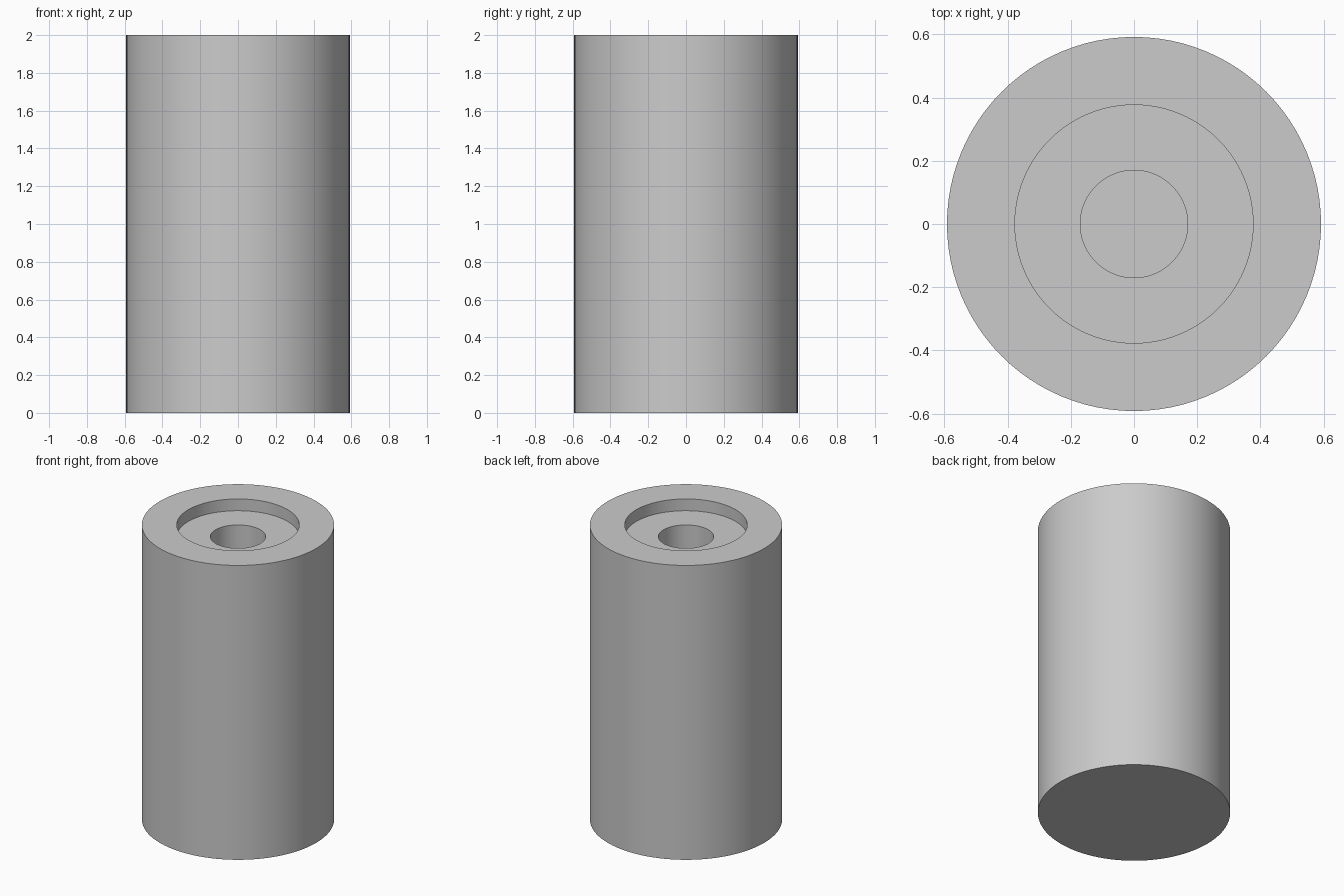
import bpy
import bmesh
import math

SEGMENTS = 96

cube = bpy.data.objects.get("Cube")
if cube:
    bpy.data.objects.remove(cube, do_unlink=True)

# Plain grey material
grey = bpy.data.materials.new("plain_grey")
grey.use_nodes = True
colour = (0.6, 0.6, 0.6, 1)
grey.diffuse_color = colour
grey.node_tree.nodes["Principled BSDF"].inputs["Base Color"].default_value = colour

# Half section (radius, height): base, outer wall, rim, counterbore, blind hole
profile = [(0, 0), (0.592, 0), (0.592, 2), (0.377, 2),
           (0.377, 1.92), (0.17, 1.92), (0.17, 0.9), (0, 0.9)]

# Spin the section around the vertical axis
bm = bmesh.new()
points = [bm.verts.new((r, 0, z)) for r, z in profile]
edges = [bm.edges.new(pair) for pair in zip(points, points[1:])]
bmesh.ops.spin(bm, geom=points + edges, cent=(0, 0, 0), axis=(0, 0, 1),
               angle=math.tau, steps=SEGMENTS, use_merge=True)
bmesh.ops.remove_doubles(bm, verts=bm.verts, dist=0.0001)

# Merge the fans on the axis into clean flat discs
centres = [v for v in bm.verts if v.co.xy.length < 0.001]
bmesh.ops.dissolve_verts(bm, verts=centres)
bmesh.ops.recalc_face_normals(bm, faces=bm.faces)

mesh = bpy.data.meshes.new("counterbored_cylinder")
bm.to_mesh(mesh)
bm.free()
mesh.materials.append(grey)
body = bpy.data.objects.new("counterbored_cylinder", mesh)
bpy.context.collection.objects.link(body)

# Smooth walls with crisp rims
bpy.ops.object.select_all(action="DESELECT")
body.select_set(True)
bpy.context.view_layer.objects.active = body
bpy.ops.object.shade_smooth_by_angle(angle=math.radians(30))
